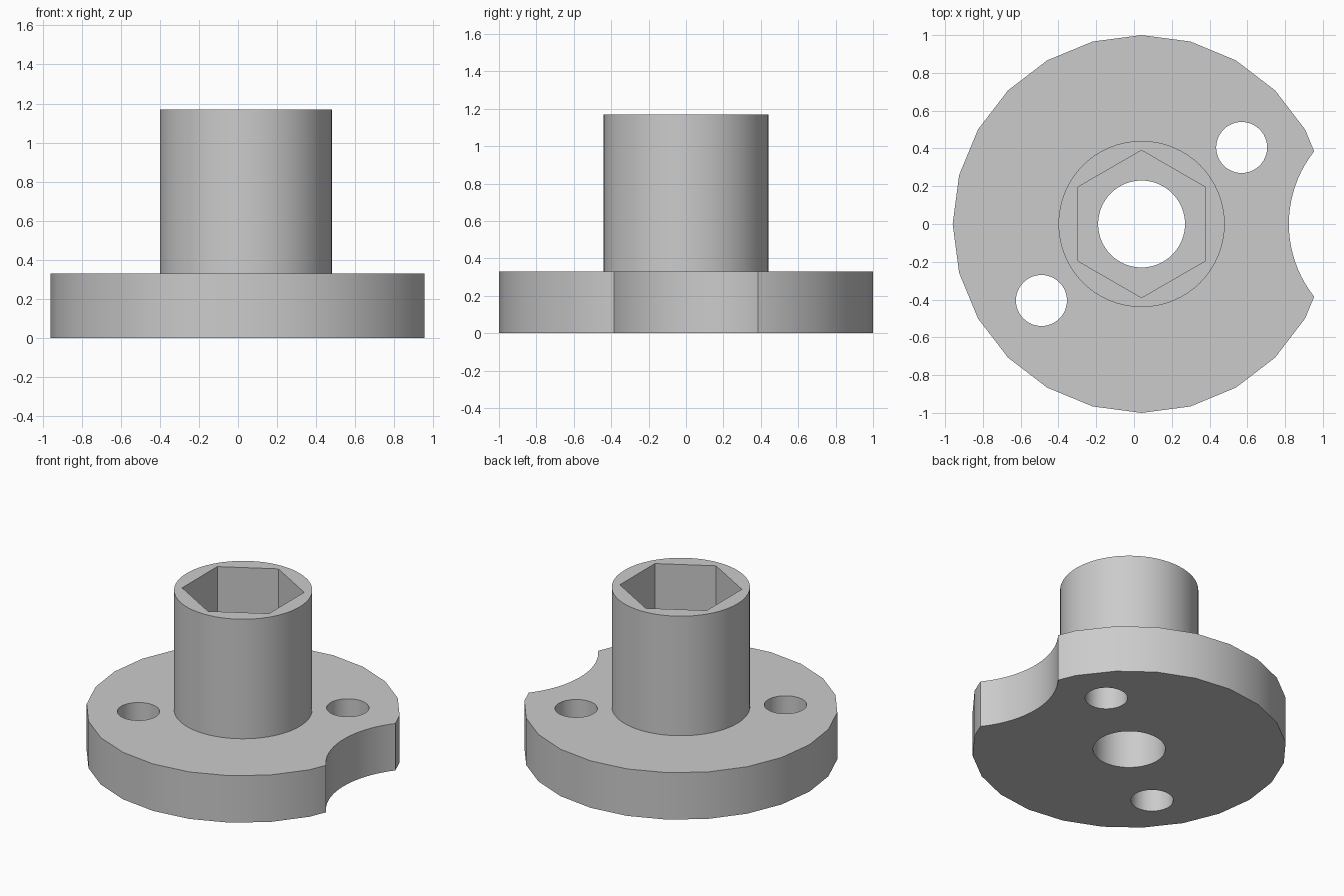
import bpy
import math

default = bpy.data.objects.get("Cube")
if default:
    bpy.data.objects.remove(default, do_unlink=True)

AXIS_X = 0.04        # the round axis sits off centre because of the notch
FLANGE_TOP = 0.33
HUB_TOP = 1.17

grey = bpy.data.materials.new("plain_grey")
grey.use_nodes = True
grey.diffuse_color = (0.6, 0.6, 0.6, 1)
grey.node_tree.nodes["Principled BSDF"].inputs["Base Color"].default_value = (0.6, 0.6, 0.6, 1)


def prism(name, x, y, radius, bottom, top, sides):
    """Upright prism placed relative to the hub axis, first corner towards +y."""
    bpy.ops.mesh.primitive_cylinder_add(
        vertices=sides, radius=radius, depth=top - bottom,
        location=(AXIS_X + x, y, (bottom + top) / 2))
    obj = bpy.context.object
    obj.name = obj.data.name = name
    obj.data.materials.append(grey)
    return obj


def combine(target, tool, operation):
    """Apply a boolean and discard the tool."""
    tool.hide_render = True
    mod = target.modifiers.new(tool.name, "BOOLEAN")
    mod.operation = operation
    mod.solver = "EXACT"
    mod.object = tool
    bpy.context.view_layer.objects.active = target
    bpy.ops.object.modifier_apply(modifier=mod.name)
    bpy.data.objects.remove(tool, do_unlink=True)


# Flange disc with the round hub standing on it
body = prism("flanged_hub", 0, 0, 1.0, 0, FLANGE_TOP, 24)
combine(body, prism("hub", 0, 0, 0.44, FLANGE_TOP - 0.1, HUB_TOP, 64), "UNION")

# Centre bore and the hexagonal socket above it
combine(body, prism("bore", 0, 0, 0.23, -0.1, HUB_TOP + 0.1, 64), "DIFFERENCE")
combine(body, prism("hex_socket", 0, 0, 0.39, FLANGE_TOP + 0.02, HUB_TOP + 0.1, 6), "DIFFERENCE")

# Two opposite bolt holes
for side in (1, -1):
    hole = prism("bolt_hole", 0.53 * side, 0.405 * side, 0.135, -0.1, FLANGE_TOP + 0.1, 48)
    combine(body, hole, "DIFFERENCE")

# Curved notch in the left edge
combine(body, prism("notch", 1.4, 0, 0.62, -0.1, FLANGE_TOP + 0.1, 96), "DIFFERENCE")

# Smooth round walls, keep corners crisp
bpy.ops.object.select_all(action="DESELECT")
body.select_set(True)
bpy.context.view_layer.objects.active = body
bpy.ops.object.shade_smooth_by_angle(angle=math.radians(30))
